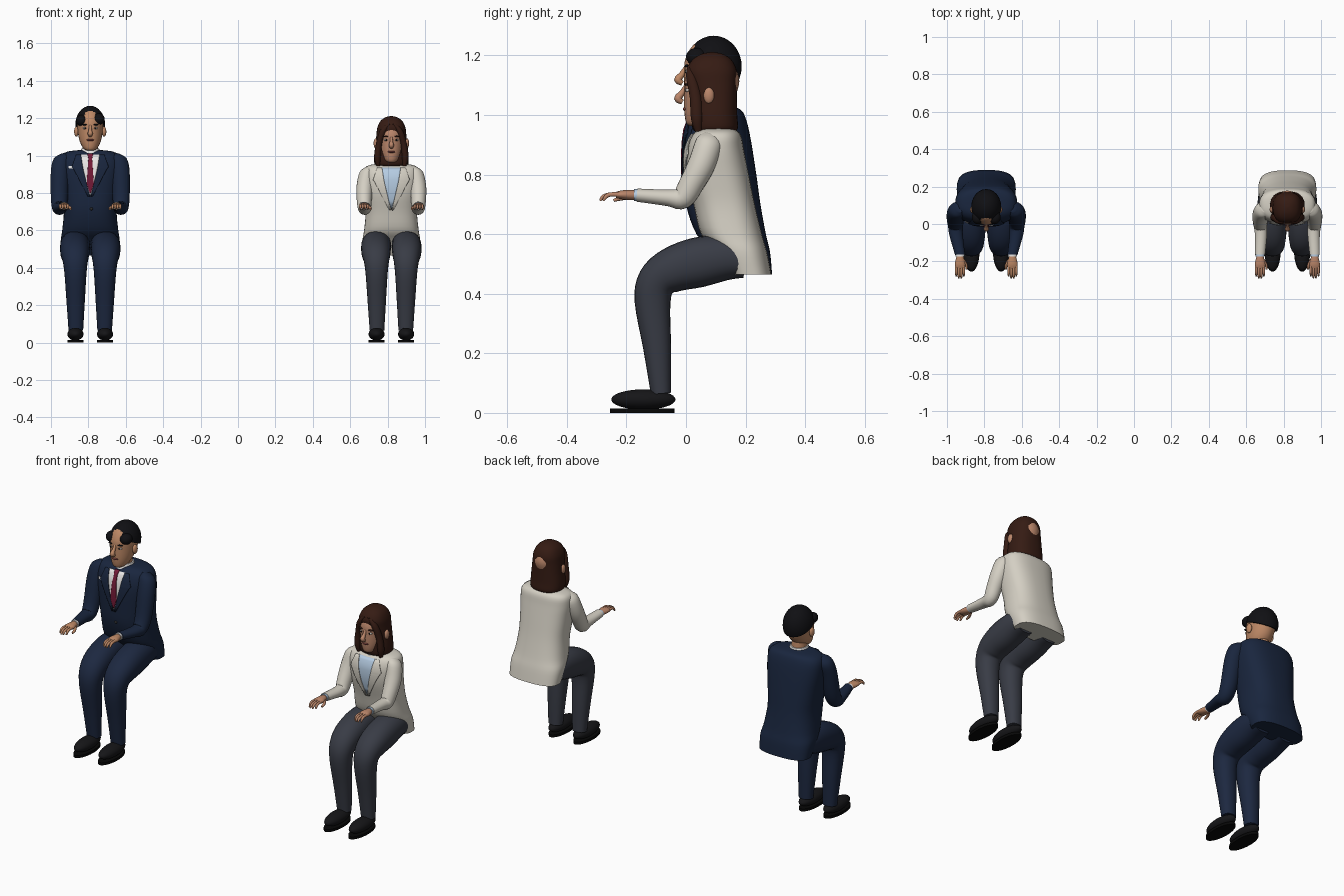
import bpy, bmesh, math
from mathutils import Vector

if "Cube" in bpy.data.objects:
    bpy.data.objects.remove(bpy.data.objects["Cube"])

mats = {}


def mat(hexcol):
    if hexcol not in mats:
        m = bpy.data.materials.new("colour_" + hexcol)
        lin = [(int(hexcol[i:i + 2], 16) / 255) ** 2.2 for i in (0, 2, 4)]
        m.diffuse_color = (*lin, 1)
        m.use_nodes = True
        m.node_tree.nodes["Principled BSDF"].inputs["Base Color"].default_value = m.diffuse_color
        mats[hexcol] = m
    return mats[hexcol]


def finish(name, bm, col, ox):
    bmesh.ops.recalc_face_normals(bm, faces=bm.faces)
    me = bpy.data.meshes.new(name)
    bm.to_mesh(me)
    bm.free()
    for p in me.polygons:
        p.use_smooth = True
    me.set_sharp_from_angle(angle=math.radians(45))
    me.materials.append(mat(col))
    ob = bpy.data.objects.new(name, me)
    ob.location.x = ox
    bpy.context.collection.objects.link(ob)
    return ob


def spline(keys, sub):
    """Catmull-Rom through tuples of any length."""
    out = []
    for i in range(len(keys) - 1):
        p = [keys[max(0, min(len(keys) - 1, i + k))] for k in (-1, 0, 1, 2)]
        for s in range(sub):
            t = s / sub
            out.append(tuple(0.5 * (2 * b + (c - a) * t + (2 * a - 5 * b + 4 * c - d) * t * t
                             + (3 * b - a - 3 * c + d) * t ** 3) for a, b, c, d in zip(*p)))
    return out + [tuple(keys[-1])]


def loft(name, keys, col, ox, n=2.0, sub=4, seg=24, flat=False, cut=None):
    """Keys are x, y, z, half width, half depth; flat keeps the rings level."""
    ks = spline(keys, sub)
    bm = bmesh.new()
    rings = []
    for i, (x, y, z, ru, rv) in enumerate(ks):
        a, b = ks[max(i - 1, 0)], ks[min(i + 1, len(ks) - 1)]
        t = Vector((0, b[1] - a[1], b[2] - a[2])).normalized()
        v = Vector((0, 1, 0)) if flat else Vector((1, 0, 0)).cross(t)
        ring = []
        for j in range(seg):
            c, s = math.cos(math.tau * j / seg), math.sin(math.tau * j / seg)
            cu = math.copysign(abs(c) ** (2 / n), c) * ru
            sv = math.copysign(abs(s) ** (2 / n), s) * rv
            ring.append(bm.verts.new(Vector((x + cu, y, z)) + v * sv))
        rings.append(ring)
    for r, q in zip(rings, rings[1:]):
        for j in range(seg):
            k = (j + 1) % seg
            bm.faces.new((r[j], r[k], q[k], q[j]))
    bm.faces.new(rings[0])
    bm.faces.new(rings[-1])
    return finish(name, bm, col, ox)


def ball(name, c, r, col, ox, cut=None):
    """Ellipsoid, optionally sliced by a plane (point, normal of the removed side)."""
    bm = bmesh.new()
    bmesh.ops.create_uvsphere(bm, u_segments=24, v_segments=16, radius=1)
    for v in bm.verts:
        v.co = Vector((c[i] + v.co[i] * r[i] for i in range(3)))
    if cut:
        res = bmesh.ops.bisect_plane(bm, geom=bm.verts[:] + bm.edges[:] + bm.faces[:],
                                     plane_co=cut[0], plane_no=cut[1], clear_outer=True)
        edges = [e for e in res["geom_cut"] if isinstance(e, bmesh.types.BMEdge)]
        bmesh.ops.holes_fill(bm, edges=edges)
    return finish(name, bm, col, ox)


def patch(name, torso, rows, lift, col, ox):
    """Thin cloth panel lying on the chest; rows are z, left x, right x."""
    fine = spline(torso, 12)
    bm = bmesh.new()
    grid = []
    steps = 8
    rows = [tuple(a + (b - a) * k / 4 for a, b in zip(p, q)) for p, q in zip(rows, rows[1:])
            for k in range(4)] + [rows[-1]]
    for z, x0, x1 in rows:
        _, cy, _, rx, ry = min(fine, key=lambda k: abs(k[2] - z))
        line = []
        for k in range(steps + 1):
            x = x0 + (x1 - x0) * k / steps
            y = cy - ry * max(0, 1 - abs(x / rx) ** 2.6) ** (1 / 2.6) - lift
            line.append(bm.verts.new((x, y, z)))
        grid.append(line)
    for a, b in zip(grid, grid[1:]):
        for k in range(steps):
            bm.faces.new((a[k], a[k + 1], b[k + 1], b[k]))
    ob = finish(name, bm, col, ox)
    mod = ob.modifiers.new("thickness", "SOLIDIFY")
    mod.thickness, mod.offset = 0.004, 0


def person(tag, ox, prof, hz, sh, jacket, trousers, shirt, skin, hair, arm_x, r):
    # jacket body
    torso = [(0, (f + b) / 2, z, w, (b - f) / 2) for z, w, f, b in prof]
    loft(tag + "_jacket", torso, jacket, ox, n=2.6, sub=4, seg=40, flat=True)
    # shirt front, lapels and button
    top = sh - 0.015
    patch(tag + "_shirt", torso, [(top, -.055, .055), (sh - .08, -.042, .042), (sh - .23, -.004, .004)],
          .003, shirt, ox)
    for s in (-1, 1):
        patch(tag + "_lapel", torso, [(top, s * .05, s * .075), (sh - .08, s * .04, s * .098),
                                      (sh - .10, s * .036, s * .085), (sh - .24, s * .002, s * .012)],
              .006, jacket, ox)
    ball(tag + "_button", (0.006, prof[3][2] - .003, .715), (.008, .006, .008), "303030", ox)
    # neck and collar
    loft(tag + "_neck", [(0, .09, sh - .03, .042, .045), (0, .08, hz - .04, .04, .044)], skin, ox)
    loft(tag + "_collar", [(0, .088, sh - .015, .06, .06), (0, .088, sh + .018, .047, .05)], shirt, ox, flat=True)
    # head and face
    loft(tag + "_head", [(0, .03, hz - .112, .015, .018), (0, .042, hz - .1, .036, .042),
                         (0, .066, hz - .06, .057, .072), (0, .082, hz, .068, .088),
                         (0, .088, hz + .05, .069, .09), (0, .09, hz + .1, .048, .062),
                         (0, .09, hz + .118, .008, .01)], skin, ox, flat=True)
    loft(tag + "_nose", [(0, .0, hz + .022, .007, .007), (0, -.014, hz - .002, .009, .01),
                         (0, -.027, hz - .02, .014, .013), (0, -.012, hz - .032, .01, .008)], skin, ox, seg=12)
    ball(tag + "_mouth", (0, .001, hz - .055), (.021, .012, .007), "7c4440", ox)
    for s in (-1, 1):
        ball(tag + "_eye", (s * .027, .006, hz + .008), (.012, .009, .006), "d8d0c8", ox)
        ball(tag + "_pupil", (s * .027, -.002, hz + .008), (.005, .003, .005), "201814", ox)
        ball(tag + "_eyebrow", (s * .028, .004, hz + .027), (.017, .009, .004), hair, ox)
        ball(tag + "_ear", (s * (.074 if tag == "man" else .083), .077, hz - .01), (.012, .018, .027), skin, ox)

    for s in (-1, 1):
        # leg and shoe
        loft(tag + "_leg", [(s * .078, .20, .515, .07, .062), (s * .08, .13, .52, .078, .076),
                            (s * .082, .04, .505, .08, .084), (s * .082, -.045, .48, .077, .076),
                            (s * .08, -.098, .44, .068, .066), (s * .079, -.112, .37, .059, .06),
                            (s * .078, -.097, .22, .049, .047), (s * .077, -.084, .065, .039, .034)],
             trousers, ox, n=2.2)
        ball(tag + "_shoe", (s * .079, -.143, .045), (.043, .108, .034), "1c1c1e", ox)
        bm = bmesh.new()
        bmesh.ops.create_cone(bm, cap_ends=True, segments=32, radius1=1, radius2=1, depth=1)
        for v in bm.verts:
            v.co = Vector((s * .079 + v.co.x * .043, -.147 + v.co.y * .108, .0075 + v.co.z * .015))
        finish(tag + "_sole", bm, "101010", ox)
        # sleeve
        hx = arm_x[2]
        loft(tag + "_sleeve", [(s * (arm_x[0] - .012), .085, sh - .012, .02, .022),
                               (s * arm_x[0], .078, sh - .04, .044 * r, .044),
                               (s * arm_x[1], .055, sh - .11, .047 * r, .046),
                               (s * (arm_x[1] + .004), .022, .775, .043 * r, .042),
                               (s * (arm_x[1] + .003), -.012, .722, .038 * r, .038),
                               (s * arm_x[1], -.06, .722, .034 * r, .028),
                               (s * hx, -.165, .731, .027, .022)], jacket, ox)
        loft(tag + "_cuff", [(s * hx, -.16, .731, .024, .02), (s * hx, -.174, .731, .024, .02)], shirt, ox)
        # hand, fingers, thumb
        loft(tag + "_palm", [(s * hx, -.165, .731, .016, .015), (s * hx, -.185, .731, .022, .017),
                             (s * hx, -.215, .732, .028, .015), (s * hx, -.236, .731, .026, .01)], skin, ox)
        for i in range(4):
            fx = s * hx + (i - 1.5) * .0135
            tip = -.288 if i in (1, 2) else -.278
            loft(tag + "_finger", [(fx, -.225, .733, .007, .008), (fx, -.255, .733, .007, .0075),
                                   (fx, tip + .01, .726, .0065, .007), (fx, tip, .712, .004, .004)],
                 skin, ox, seg=10, sub=3)
        loft(tag + "_thumb", [(s * (hx - .018), -.19, .727, .009, .01), (s * (hx - .033), -.22, .72, .008, .008),
                              (s * (hx - .035), -.243, .713, .005, .005)], skin, ox, seg=10, sub=3)
    return torso


# jacket profiles: z, half width, front y, back y
man_prof = [(.465, .152, .14, .289), (.54, .158, .09, .282), (.60, .15, .035, .268), (.70, .141, .0, .25),
            (.80, .15, -.006, .236), (.92, .165, -.004, .217), (.99, .16, .015, .2),
            (1.02, .125, .04, .18), (1.029, .06, .06, .14)]
woman_prof = [(.465, .150, .14, .287), (.54, .155, .10, .272), (.60, .146, .05, .255), (.70, .137, .025, .231),
              (.80, .144, .0, .211), (.88, .151, .0, .195), (.93, .145, .018, .185),
              (.95, .112, .045, .165), (.957, .05, .07, .13)]

MX, WX = -.79, .82
man = person("man", MX, man_prof, 1.138, 1.02, "1f2a40", "222c42", "e8e6e4", "bd8866", "17171a",
             (.15, .161, .14), 1.06)
person("woman", WX, woman_prof, 1.075, .95, "d3cec2", "3b3e47", "b4cbe2", "b9856a", "38211a",
       (.128, .141, .146), .95)

# tie and pocket square
patch("man_tie", man, [(1.01, -.015, .015), (.985, -.01, .01), (.85, -.019, .019), (.80, -.003, .003)],
      .008, "74203a", MX)
patch("man_pocket_square", man, [(.945, -.115, -.085), (.93, -.115, -.085)], .004, "e8e6e4", MX)

# short hair cap, cut on a slope, with side fringe
ball("man_hair", (0, .093, 1.163), (.08, .094, .103), "17171a", MX,
     cut=((0, .0, 1.2), (0, -.42, -.9)))
for s, zc in ((1, 1.195), (-1, 1.187)):
    ball("man_fringe", (s * .045, .036, zc), (.032, .036, .03), "17171a", MX)

# long hair: falling body behind the face and a crown
loft("woman_hair", [(0, .098, .94, .07, .06), (0, .098, .955, .09, .076), (0, .095, 1.0, .092, .077),
                    (0, .095, 1.06, .085, .076), (0, .09, 1.11, .08, .081), (0, .086, 1.15, .075, .084),
                    (0, .087, 1.185, .058, .066), (0, .088, 1.205, .03, .035), (0, .088, 1.211, .004, .004)],
     "38211a", WX, n=2.4, seg=32, flat=True)
for s in (-1, 1):
    loft("woman_hair_lock", [(s * .015, .022, 1.165, .016, .016), (s * .045, .018, 1.13, .018, .018),
                             (s * .066, .032, 1.06, .017, .02), (s * .074, .036, .99, .018, .02),
                             (s * .07, .042, .945, .01, .012)], "38211a", WX, seg=14)
